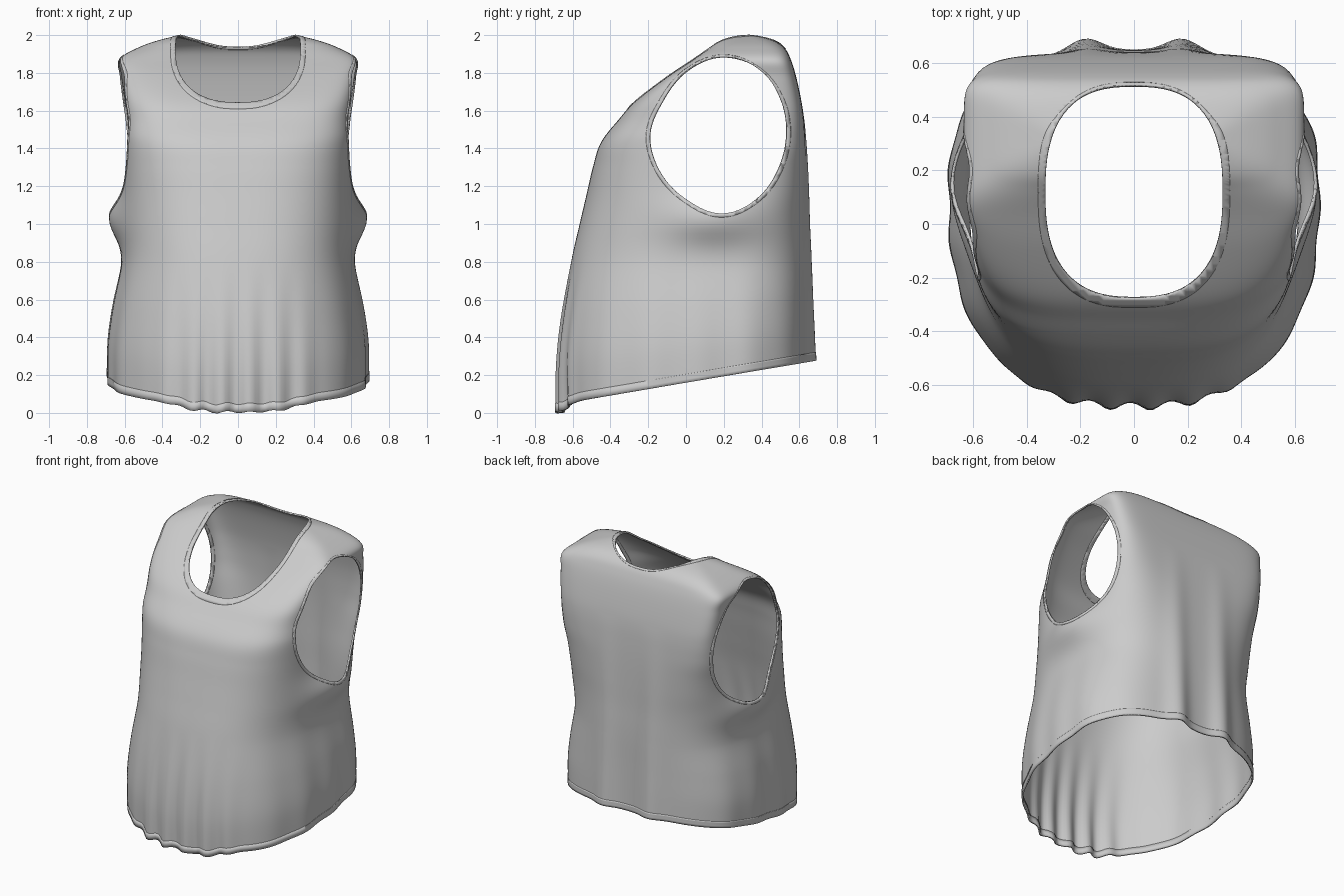
import bpy, bmesh, math
from math import sin, cos, pi, exp

if "Cube" in bpy.data.objects:
    bpy.data.objects.remove(bpy.data.objects["Cube"])

# Horizontal sections: z, half width, front y, back y, front squareness, back squareness
ROWS = [
    (0.00, .685, -.670, .645, 2.5, 2.8),
    (0.25, .685, -.675, .645, 2.5, 2.8),
    (0.50, .660, -.655, .645, 2.5, 2.8),
    (0.80, .612, -.605, .645, 2.6, 2.9),
    (1.00, .605, -.560, .640, 2.7, 3.2),
    (1.15, .605, -.525, .638, 2.8, 3.8),
    (1.30, .605, -.490, .635, 3.0, 4.8),
    (1.43, .605, -.448, .630, 3.3, 6.5),
    (1.55, .605, -.355, .622, 3.8, 8.0),
    (1.65, .610, -.265, .608, 4.8, 9.0),
    (1.78, .620, -.095, .580, 7.0, 9.0),
    (1.87, .625, .040, .552, 8.0, 8.0),
    (1.93, .530, .125, .520, 6.0, 6.0),
    (1.97, .420, .180, .465, 4.5, 4.5),
    (2.00, .290, .255, .365, 3.0, 3.0),
]
# Armhole radius every 30 degrees in the side view, starting toward the back
ARM_C = (.19, 1.47)
ARM_R = [.342, .362, .40, .415, .385, .36, .38, .38, .388, .415, .382, .348]
SEG, SUB = 220, 7


def spline(a, b, c, d, t):
    return b + .5 * t * (c - a + t * (2 * a - 5 * b + 4 * c - d + t * (3 * (b - c) + d - a)))


def hem(x, y):
    dip = .05 * exp(-(x / .33) ** 4) / (1 + exp((y + .5) * 30))
    return .16 + .17 * y - dip * (.85 + .15 * cos(x * 50))


def neck_f(co):
    r = (abs(co.x / .33) ** 2.6 + abs((co.y - .12) / .395) ** 2.6) ** (1 / 2.6)
    steep = 1 + 2.5 / (1 + exp((.42 - co.y) * 40))
    return (r - 1) * .36 * steep if co.z > 1.4 else 1


def arm_f(co):
    y, z = co.y - ARM_C[0], co.z - ARM_C[1]
    k = (math.atan2(z, y) % (2 * pi)) / (pi / 6)
    i = int(k)
    r = math.hypot(y, z)
    flat = 1 + 1.5 * max(0, z / r) ** 4
    return flat * (r - spline(*[ARM_R[(i + n) % 12] for n in (-1, 0, 1, 2)], k - i))


def hem_f(co):
    return co.z - hem(co.x, co.y)


def section(row):
    z0, w, yf, yb, nf, nb = row
    yc = max(.1, (yf + yb) / 2)
    loop = []
    for j in range(SEG):
        a = 2 * pi * (j + .5) / SEG
        c, s = cos(a), sin(a)
        n = nb if s > 0 else nf
        k = (abs(c) ** n + abs(s) ** n) ** (-1 / n)
        x = w * c * k
        y = yc + (yb - yc if s > 0 else yc - yf) * s * k
        # cloth bunching out under the arm
        x += math.copysign(.075, c) * exp(-((z0 - 1.03) / .13) ** 2 - ((y - .14) / .24) ** 2)
        # hanging folds, deeper toward the hem
        if s < 0:
            amp = max(0, 1 - z0 / .85) ** 1.5
            y += .02 * amp * cos(x * 42 + .6) * exp(-(x / .38) ** 4)
        else:
            amp = max(0, 1 - z0 / 1.6)
            y += .045 * amp * exp(-((abs(x) - .18) / .08) ** 2)
        x += .006 * max(0, 1 - z0 / .9) * sin(y * 24) * abs(c)
        z = z0 + hem(x, y) * max(0, 1 - z0 / .8)
        loop.append((x, y, z))
    return loop


def split(bm, f, remove=False):
    """Cut the cloth along f = 0 and optionally drop the inside."""
    d = {v: f(v.co) or 1e-7 for v in bm.verts}
    new = set()
    for e in list(bm.edges):
        a, b = e.verts
        if d[a] * d[b] < 0:
            v = bmesh.utils.edge_split(e, a, d[a] / (d[a] - d[b]))[1]
            d[v] = 0
            new.add(v)
    for face in list(bm.faces):
        vs = [v for v in face.verts if v in new]
        if len(vs) == 2:
            bmesh.utils.face_split(face, vs[0], vs[1])
    if remove:
        gone = [p for p in bm.faces if sum(d[v] for v in p.verts) < 0]
        bmesh.ops.delete(bm, geom=gone, context='FACES')


def add_object(name, bm, thickness):
    me = bpy.data.meshes.new(name)
    bm.to_mesh(me)
    me.shade_smooth()
    ob = bpy.data.objects.new(name, me)
    bpy.context.collection.objects.link(ob)
    mod = ob.modifiers.new("cloth", 'SOLIDIFY')
    mod.thickness, mod.offset = thickness, 0


# Draped body shell
bm = bmesh.new()
rings = []
for i in range(len(ROWS) - 1):
    ctrl = [ROWS[min(max(i + n, 0), len(ROWS) - 1)] for n in (-1, 0, 1, 2)]
    for k in range(SUB + (i == len(ROWS) - 2)):
        row = [spline(*p, k / SUB) for p in zip(*ctrl)]
        rings.append([bm.verts.new(p) for p in section(row)])
for lo, hi in zip(rings, rings[1:]):
    for j in range(SEG):
        n = (j + 1) % SEG
        bm.faces.new((lo[j], lo[n], hi[n], hi[j]))

# Neck and arm openings
split(bm, neck_f, True)
split(bm, arm_f, True)
loose = [v for v in bm.verts if not v.link_faces]
bmesh.ops.delete(bm, geom=loose, context='VERTS')
add_object("shirt_body", bm, .006)

# Stitched bands around every opening
for name, f, width in (("neck_band", neck_f, .03),
                       ("armhole_bands", arm_f, .02),
                       ("hem_band", hem_f, .045)):
    band = bm.copy()
    split(band, lambda co: width - f(co), True)
    add_object(name, band, .011)
    band.free()
bm.free()
